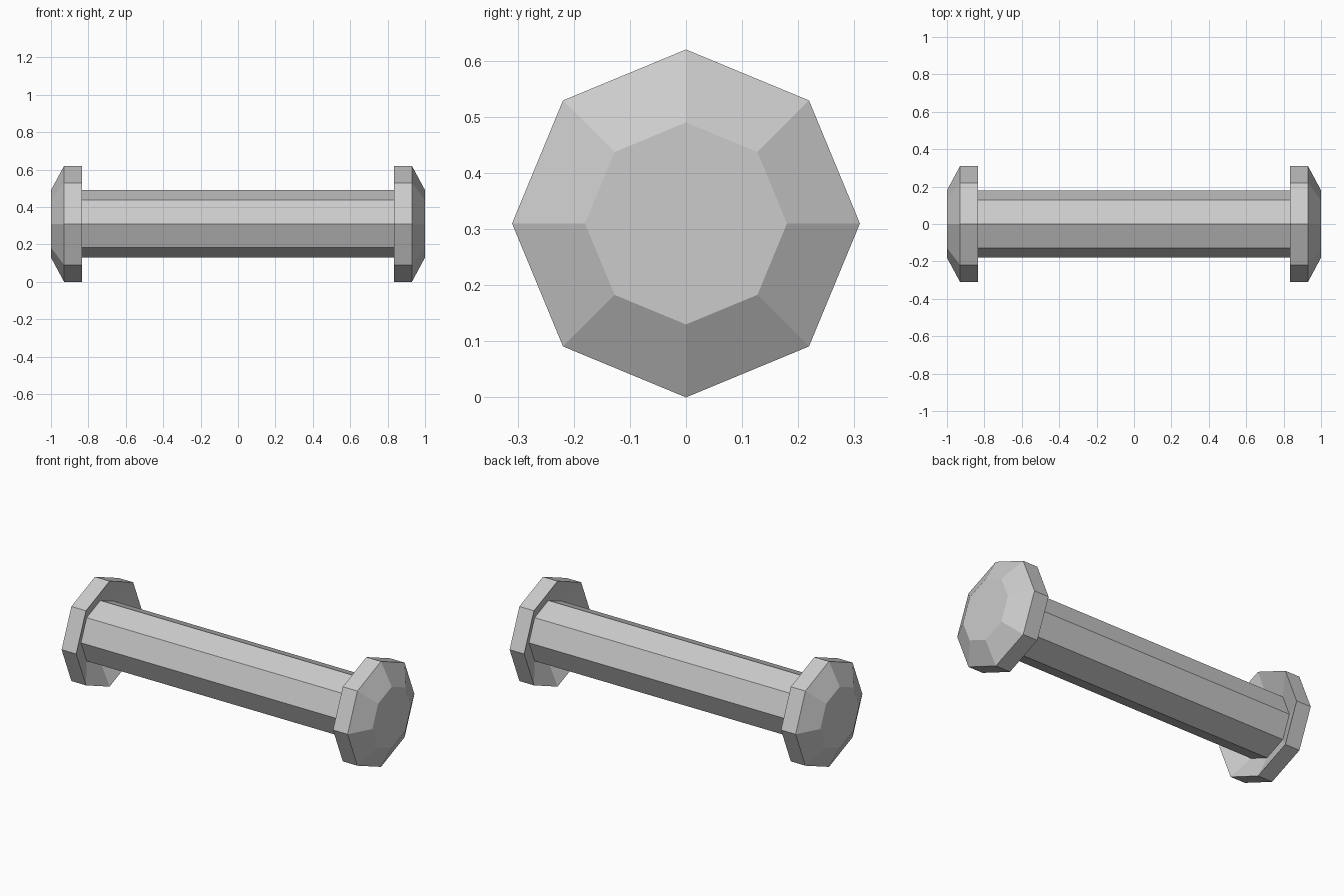
import bpy, bmesh
from math import sin, cos, pi

if "Cube" in bpy.data.objects:
    bpy.data.objects.remove(bpy.data.objects["Cube"])

SIDES = 8
AXIS_Z = 0.31


def lathe(name, profile):
    """Octagonal solid along x from (x, radius) rings, capped at both ends."""
    bm = bmesh.new()
    rings = [[bm.verts.new((x, r * sin(2 * pi * i / SIDES), AXIS_Z + r * cos(2 * pi * i / SIDES)))
              for i in range(SIDES)] for x, r in profile]
    for a, b in zip(rings, rings[1:]):
        for i in range(SIDES):
            j = (i + 1) % SIDES
            bm.faces.new((a[i], a[j], b[j], b[i]))
    bm.faces.new(rings[0])
    bm.faces.new(rings[-1])
    bmesh.ops.recalc_face_normals(bm, faces=bm.faces)
    mesh = bpy.data.meshes.new(name)
    bm.to_mesh(mesh)
    bm.free()
    obj = bpy.data.objects.new(name, mesh)
    bpy.context.collection.objects.link(obj)
    return obj


# One spool-like solid: chamfered end caps, dished inner faces, straight shaft
half = [(1.0, 0.18), (0.93, 0.31), (0.835, 0.31), (0.895, 0.18)]
lathe("bar_with_end_caps", [(-x, r) for x, r in half] + half[::-1])
